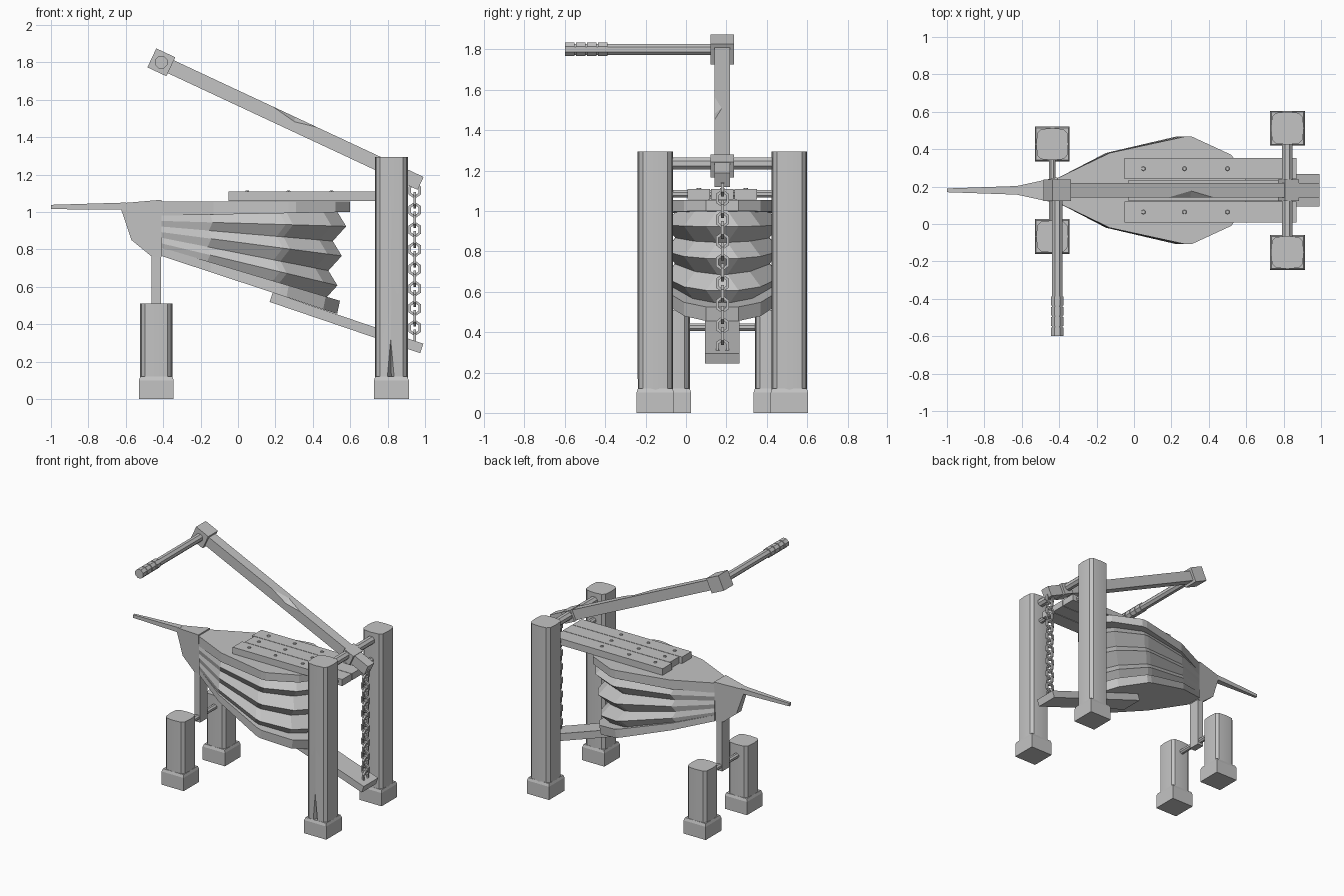
import bpy, bmesh, math
from mathutils import Vector, Matrix

cube = bpy.data.objects.get("Cube")
if cube:
    bpy.data.objects.remove(cube, do_unlink=True)

AXIS = 0.18                      # y of the bellows centre line
grey = bpy.data.materials.new("plain grey")
grey.use_nodes = True
grey.diffuse_color = (0.55, 0.55, 0.55, 1)
grey.node_tree.nodes["Principled BSDF"].inputs["Base Color"].default_value = grey.diffuse_color


def add(name, bm, smooth=False):
    bmesh.ops.recalc_face_normals(bm, faces=bm.faces)
    me = bpy.data.meshes.new(name)
    bm.to_mesh(me)
    bm.free()
    me.materials.append(grey)
    ob = bpy.data.objects.new(name, me)
    bpy.context.collection.objects.link(ob)
    if smooth:
        bpy.ops.object.select_all(action='DESELECT')
        ob.select_set(True)
        bpy.context.view_layer.objects.active = ob
        bpy.ops.object.shade_smooth_by_angle(angle=math.radians(30))
    return ob


def loft(name, rings, smooth=False):
    """Skin a stack of equal rings and cap both ends."""
    bm = bmesh.new()
    vs = [[bm.verts.new(p) for p in r] for r in rings]
    n = len(vs[0])
    for a, b in zip(vs, vs[1:]):
        for i in range(n):
            j = (i + 1) % n
            bm.faces.new((a[i], a[j], b[j], b[i]))
    bm.faces.new(vs[0])
    bm.faces.new(vs[-1])
    return add(name, bm, smooth)


def box(name, centre, size, tilt=0):
    bm = bmesh.new()
    m = Matrix.Translation(centre) @ Matrix.Rotation(tilt, 4, 'Y') @ Matrix.Diagonal((*size, 1))
    bmesh.ops.create_cube(bm, size=1, matrix=m)
    return add(name, bm)


def rod(name, x, z, y0, y1, r, sides=8):
    """Round bar lying along y."""
    turn = [(i + 0.5) * math.tau / sides for i in range(sides)]
    return loft(name, [[(x + r * math.cos(a), y, z + r * math.sin(a)) for a in turn] for y in (y0, y1)])


def carve(ob, points):
    """Cut the convex hull of some points out of an object."""
    bm = bmesh.new()
    for p in points:
        bm.verts.new(p)
    bmesh.ops.convex_hull(bm, input=bm.verts)
    cutter = add(ob.name + "_cutter", bm)
    cutter.hide_render = True
    cutter.hide_set(True)
    mod = ob.modifiers.new("chip", 'BOOLEAN')
    mod.operation = 'DIFFERENCE'
    mod.solver = 'EXACT'
    mod.object = cutter


# Posts with bowed sides and cut corners, on square feet
def post(name, x, y, top, r):
    corner = [(r, 0), (r * 0.93, r * 0.7), (r * 0.7, r * 0.93)]
    section = [Matrix.Rotation(q * math.pi / 2, 2) @ Vector(c) for q in range(4) for c in corner]
    ob = loft(name, [[(x + p.x, y + p.y, z) for p in section] for z in (0.1, top)], True)
    square = [(-1, -1), (1, -1), (1, 1), (-1, 1)]
    loft(name + "_foot", [[(x + w * a, y + w * b, z) for a, b in square]
                          for w, z in ((0.093, 0), (0.093, 0.1), (0.086, 0.12))])
    return ob


for side, s in (("right", -1), ("left", 1)):
    tall = post(f"tall_post_{side}", 0.82, AXIS + s * 0.332, 1.295, 0.088)
    post(f"short_post_{side}", -0.437, AXIS + s * 0.247, 0.51, 0.086)
    if s < 0:
        front = AXIS - 0.332 - 0.09
        carve(tall, [(0.795, front, 0.1), (0.838, front, 0.1), (0.816, front, 0.33),
                     (0.82, front + 0.05, 0.1)])

# Cross rods
rod("lever_axle", 0.82, 1.235, AXIS - 0.27, AXIS + 0.27, 0.031)
rod("board_axle", 0.82, 1.085, AXIS - 0.27, AXIS + 0.27, 0.02)
rod("nozzle_axle", -0.437, 0.425, AXIS - 0.19, AXIS + 0.19, 0.02)

# Bellows outline as (distance from nozzle, half width)
HALF = [(0, 0.065), (0.28, 0.2), (0.68, 0.287), (0.72, 0.287), (0.93, 0.19), (1.01, 0.08)]


def ring(length, z0, z1, pinch=0):
    """Outline stretched to a length, sloping from z0 to z1, narrowed by pinch."""
    pts = []
    for s, half in ((1, HALF), (-1, HALF[::-1])):
        for u, h in half:
            t = u / 1.01
            pts.append((-0.41 + t * length, AXIS + s * (h - pinch * min(1, t * 1.8)),
                        z0 + (z1 - z0) * t))
    return pts


loft("top_board", [ring(1.01, 0.98, 1.0), ring(1.01, 1.055, 1.055)])
loft("bottom_board", [ring(0.94, 0.765, 0.455), ring(0.955, 0.81, 0.525)])
folds = []
for k in range(7):
    ridge = k % 2
    folds.append(ring(0.94 - 0.0117 * k + 0.06 * ridge, 0.982 - 0.03 * k, 1.002 - 0.079 * k,
                      0 if ridge else 0.055))
loft("bellows_folds", folds)

# Nozzle block, spout and support leg
block = [(-0.64, 1.045, 0.02), (-0.41, 1.065, 0.07), (-0.41, 0.76, 0.05),
         (-0.46, 0.76, 0.045), (-0.57, 0.85, 0.03), (-0.62, 1.0, 0.022)]
loft("nozzle_block", [[(x, AXIS + s * h, z) for x, z, h in block] for s in (-1, 1)])
loft("spout", [[(x, AXIS - h, lo), (x, AXIS + h, lo), (x, AXIS + h, hi), (x, AXIS - h, hi)]
               for x, h, lo, hi in ((-1, 0.01, 1.015, 1.038), (-0.6, 0.024, 1.012, 1.05))])
box("nozzle_leg", (-0.437, AXIS, 0.58), (0.05, 0.09, 0.38))

# Planks on the top board, with nail heads
for i in range(3):
    y = AXIS + (i - 1) * 0.116
    start = -0.03 if i == 1 else -0.05
    box(f"top_plank_{i}", ((start + 0.87) / 2, y, 1.083), (0.87 - start, 0.112, 0.05))
    for x in (0.05, 0.27, 0.5):
        bm = bmesh.new()
        bmesh.ops.create_cone(bm, cap_ends=True, segments=6, radius1=0.013, radius2=0.01, depth=0.008,
                              matrix=Matrix.Translation((x, y, 1.111)))
        add("nail_head", bm)

# Plank under the bottom board
SLOPE = math.atan(0.34)
box("lower_plank", (0.58, AXIS, 0.407), (0.85, 0.172, 0.053), SLOPE)

# Lever, its end block and its pivot sleeve
TILT = math.atan(0.467)
along = Vector((math.cos(TILT), 0, -math.sin(TILT)))
up = Vector((math.sin(TILT), 0, math.cos(TILT)))
head = Vector((-0.41, AXIS, 1.80))
lever = box("lever", head + along * 0.765, (1.53, 0.076, 0.076), TILT)
box("lever_head", head, (0.112, 0.115, 0.112), TILT)
box("pivot_sleeve", head + along * 1.365, (0.085, 0.115, 0.085), TILT)


def on_lever(u, v, w):
    return head + along * u + up * v + Vector((0, w, 0))


carve(lever, [on_lever(0.62, 0.04, -0.04), on_lever(0.92, 0.04, -0.04), on_lever(0.77, 0.04, 0.0),
              on_lever(0.78, 0.012, -0.04), on_lever(0.77, 0.09, -0.09)])

# Handle with a ringed grip
rod("handle", -0.41, 1.80, -0.59, AXIS, 0.03)
for i in range(4):
    y = -0.6 + 0.055 * i
    rod(f"grip_ring_{i}", -0.41, 1.80, y, y + 0.047, 0.036)

# Chain of six-sided links turned alternately
LINK_SIDES, TUBE = 6, 4
for k in range(16):
    bm = bmesh.new()
    loops = []
    for i in range(LINK_SIDES):
        a = i * math.tau / LINK_SIDES + math.pi / 6
        loops.append([])
        for j in range(TUBE):
            b = (j + 0.5) * math.tau / TUBE
            r = 0.03 + 0.01 * math.cos(b)
            p = Vector((r * math.cos(a), 0.01 * math.sin(b), 1.2 * r * math.sin(a)))
            p = Matrix.Rotation(math.pi / 2 * (k % 2), 3, 'Z') @ p
            loops[-1].append(bm.verts.new(p + Vector((0.945, AXIS, 1.115 - 0.0525 * k))))
    for i in range(LINK_SIDES):
        a, b = loops[i], loops[(i + 1) % LINK_SIDES]
        for j in range(TUBE):
            n = (j + 1) % TUBE
            bm.faces.new((a[j], a[n], b[n], b[j]))
    add(f"chain_link_{k}", bm)
